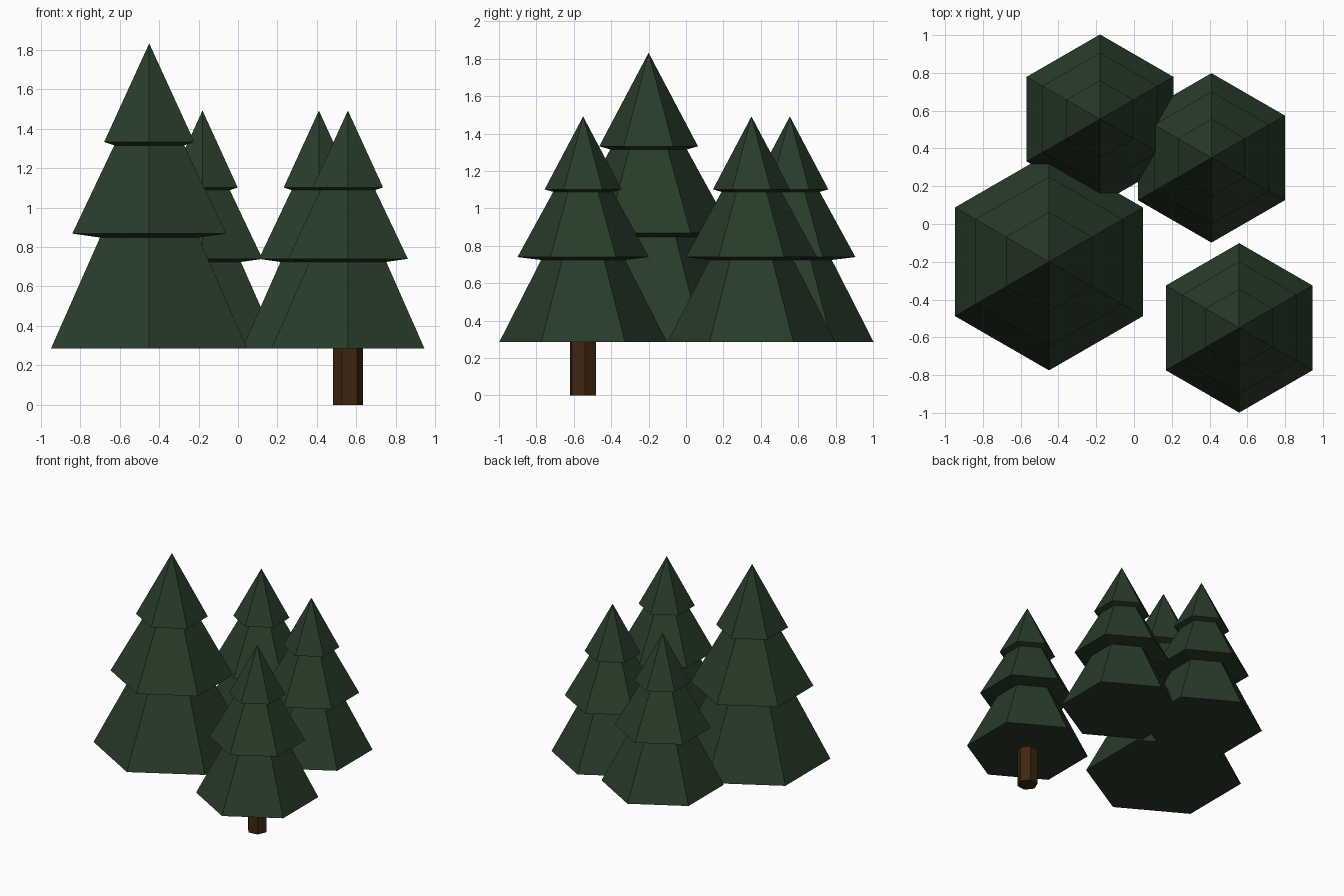
import bpy
import bmesh
from math import cos, sin, pi, radians

cube = bpy.data.objects.get("Cube")
if cube:
    bpy.data.objects.remove(cube, do_unlink=True)


def material(name, rgb):
    mat = bpy.data.materials.new(name)
    mat.use_nodes = True
    color = (*rgb, 1.0)
    mat.diffuse_color = color
    mat.node_tree.nodes["Principled BSDF"].inputs["Base Color"].default_value = color
    return mat


def turned_object(name, profile, sides, turn, location, scale, mat):
    """Revolve a (radius, height) profile with few sides; zero radius makes a tip."""
    bm = bmesh.new()
    rings = []
    for radius, height in profile:
        if radius == 0:
            rings.append([bm.verts.new((0, 0, height))] * sides)
            continue
        angles = [turn + 2 * pi * i / sides for i in range(sides)]
        rings.append([bm.verts.new((radius * cos(a), radius * sin(a), height)) for a in angles])
    for low, high in zip(rings, rings[1:]):
        for i in range(sides):
            j = (i + 1) % sides
            corners = [low[i], low[j], high[j], high[i]]
            bm.faces.new(list(dict.fromkeys(corners)))
    bm.faces.new(rings[0][::-1])
    if profile[-1][0] > 0:
        bm.faces.new(rings[-1])
    bmesh.ops.recalc_face_normals(bm, faces=bm.faces[:])
    mesh = bpy.data.meshes.new(name)
    bm.to_mesh(mesh)
    bm.free()
    mesh.materials.append(mat)
    obj = bpy.data.objects.new(name, mesh)
    obj.location = location
    obj.scale = (scale,) * 3
    bpy.context.collection.objects.link(obj)
    return obj


needle_green = material("dark needle green", (0.0205, 0.0450, 0.0215))
bark_brown = material("bark brown", (0.050, 0.0195, 0.0053))

# Foliage: three stacked skirts whose undersides dip slightly inward
foliage_base = 0.285
foliage_profile = [
    (0.575, 0), (0.288, 0.563),
    (0.450, 0.583), (0.205, 1.030),
    (0.264, 1.047), (0, 1.547),
]
trees = [
    ("large_foliage", -0.45, -0.20, 1.0),
    ("back_foliage", -0.18, 0.555, 0.78),
    ("left_foliage", 0.41, 0.35, 0.78),
    ("front_foliage", 0.557, -0.55, 0.78),
]
for name, x, y, size in trees:
    turned_object(name, foliage_profile, 6, pi / 2, (x, y, foliage_base), size, needle_green)

# Trunk: only the front tree reaches the ground
turned_object("front_trunk", [(0.076, 0), (0.076, foliage_base + 0.01)], 6,
              radians(7), (0.557, -0.55, 0), 1.0, bark_brown)
